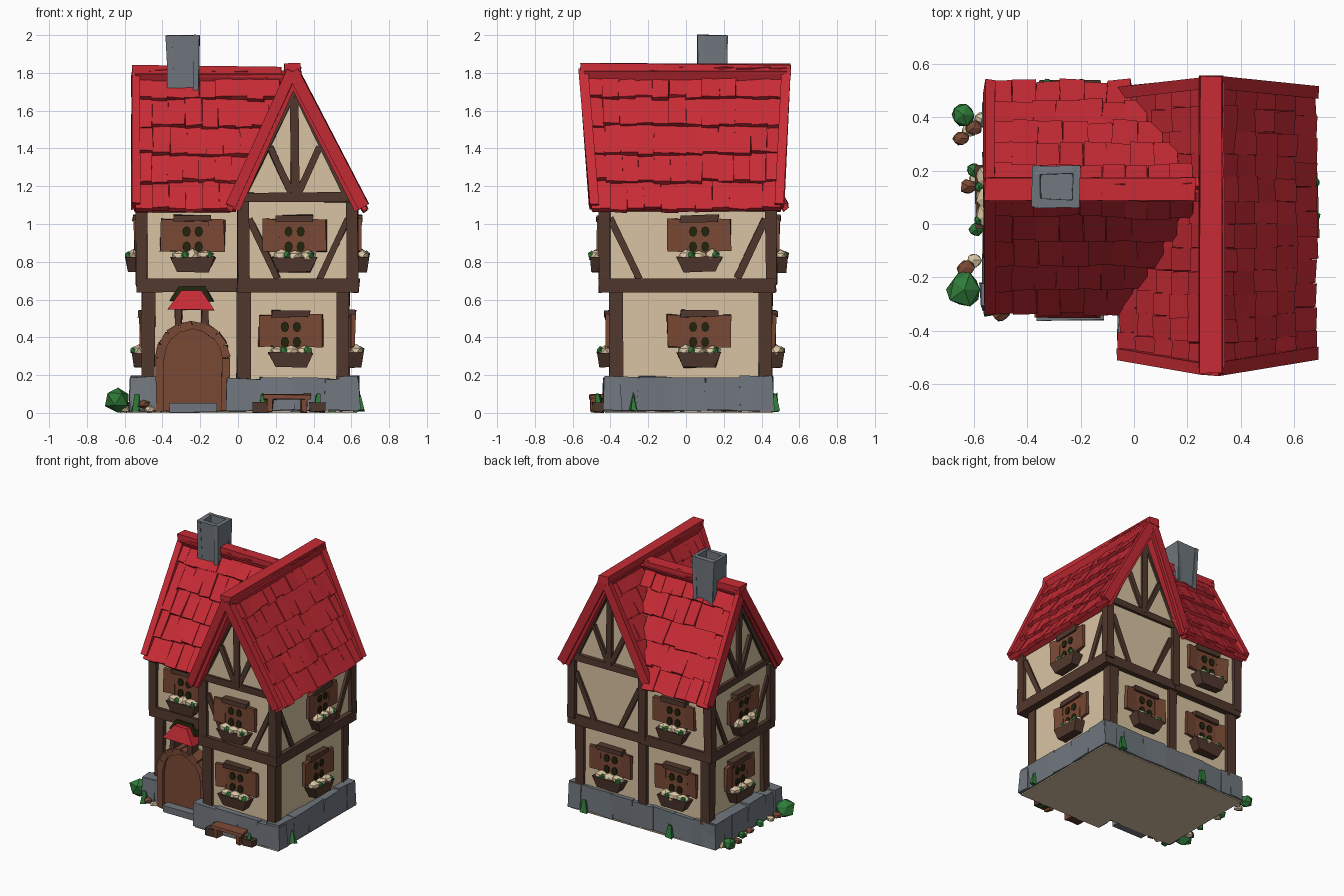
import bpy, bmesh, math, random
from mathutils import Vector, Matrix

if "Cube" in bpy.data.objects:
    bpy.data.objects.remove(bpy.data.objects["Cube"])

random.seed(4)
R = random.uniform
I = Matrix.Identity(4)
X, Y, Z = Vector((1, 0, 0)), Vector((0, 1, 0)), Vector((0, 0, 1))
parts = {}

def lin(c):
    return [((v / 255 + 0.055) / 1.055) ** 2.4 for v in c] + [1]

mats = {}
for n, c in dict(red_tile=(200, 43, 53), cream_plaster=(217, 196, 162), dark_timber=(81, 56, 45),
                 brown_wood=(122, 73, 53), grey_stone=(112, 119, 126), leaf_green=(48, 124, 58),
                 dark_pane=(36, 36, 14)).items():
    mats[n] = bpy.data.materials.new(n)
    mats[n].diffuse_color = lin(c)

def get(part, mat):
    return parts.setdefault((part, mat), bmesh.new())

def frame(o, a, b, c):
    m = Matrix((a, b, c)).transposed().to_4x4()
    m.translation = Vector(o)
    return m

def box(bm, c, s, M=I, top=(1, 1), jit=.005):
    """Hand-hewn box: tapered towards the top and slightly irregular."""
    for v in bmesh.ops.create_cube(bm, size=1)['verts']:
        p = Vector((v.co.x * s[0], v.co.y * s[1], v.co.z * s[2]))
        if v.co.z > 0:
            p.x *= top[0]
            p.y *= top[1]
        v.co = M @ (p + Vector(c) + Vector((R(-jit, jit), R(-jit, jit), R(-jit, jit))))

def beam(bm, p, q, w, d, n, M=I):
    """Box from p to q, d thick along n."""
    p, q, n = Vector(p), Vector(q), Vector(n)
    z = (q - p).normalized()
    x = n.cross(z).normalized()
    box(bm, (0, 0, 0), (w, d, (q - p).length), M @ frame((p + q) / 2, x, z.cross(x), z))

def prism(bm, pts, h, M):
    lo = [bm.verts.new(M @ Vector((a, b, 0))) for a, b in pts]
    hi = [bm.verts.new(M @ Vector((a, b, h))) for a, b in pts]
    bm.faces.new(lo)
    bm.faces.new(hi)
    for i in range(len(pts)):
        j = (i + 1) % len(pts)
        bm.faces.new((lo[i], lo[j], hi[j], hi[i]))

def lump(bm, c, s, M=I, jit=.15):
    for v in bmesh.ops.create_icosphere(bm, subdivisions=1, radius=1)['verts']:
        k = 1 + R(-jit, jit)
        p = M @ Vector((c[0] + v.co.x * s[0] * k, c[1] + v.co.y * s[1] * k, c[2] + v.co.z * s[2] * k))
        p.z = max(p.z, 0)
        v.co = p

def wall(x, y, deg):
    """Local x runs along the wall, local -y points outward."""
    return Matrix.Translation((x, y, 0)) @ Matrix.Rotation(math.radians(deg), 4, 'Z')

# plaster walls: narrower ground floor, overhanging upper floor with gables
bm = get('walls', 'cream_plaster')
box(bm, (.31, .025, .36), (.54, .82, .7), jit=0)
box(bm, (-.2, .105, .36), (.56, .65, .7), jit=0)
prism(bm, [(.03, .68), (.61, .68), (.61, 1.13), (.295, 1.76), (.03, 1.2)], .885, frame((0, -.43, 0), X, Z, Y))
prism(bm, [(-.25, .68), (.455, .68), (.455, 1.15), (.13, 1.73), (-.25, 1.13)], .7, frame((-.51, 0, 0), Y, Z, X))

# plaster-coloured underside filling the whole footprint
prism(get('ground_plate', 'cream_plaster'), [(-.56, -.3), (-.05, -.3), (-.05, -.43), (.63, -.43), (.63, .455), (-.56, .455)],
      .008, I)

# stone base: core blocks with rough stones round the edge
bm = get('stone_base', 'grey_stone')
box(bm, (.3, .015, .095), (.62, .84, .17), jit=0)
box(bm, (-.25, .08, .095), (.58, .72, .17), jit=0)

def stones(a, b):
    a, b = Vector(a), Vector(b)
    n = max(1, round((b - a).length / .18))
    for i in range(n):
        m = a.lerp(b, (i + .5) / n)
        L = (b - a).length / n + .02
        s = (L, .1) if abs(b.x - a.x) > .01 else (.1, L)
        h = R(.168, .185)
        box(bm, (m.x, m.y, .012 + h / 2), (*s, h), top=(.96, .9), jit=.006)
for a, b in [((-.05, -.39), (.635, -.39)), ((.588, -.43), (.588, .46)), ((-.56, .412), (.635, .412)),
             ((-.515, -.31), (-.515, .455)), ((-.565, -.265), (-.43, -.265)), ((-.005, -.42), (-.005, -.24))]:
    stones(a, b)
box(bm, (-.24, -.32, .028), (.25, .08, .05), jit=.003)

# timber frame: floor band, posts, gable timbers and braces
bm = get('timber_frame', 'dark_timber')
box(bm, (.32, .005, .675), (.645, .935, .07))
box(bm, (-.25, .1, .675), (.575, .75, .07))
for x, y in [(.557, -.367), (.557, .42), (.03, -.37), (-.475, -.215), (-.475, .42), (.04, .42)]:
    box(bm, (x, y, .41), (.07, .07, .5))
for x, y in [(.605, -.43), (.605, .45), (.028, -.43), (-.51, -.245), (-.51, .45), (.028, .45)]:
    box(bm, (x, y, .9), (.06, .06, .44))

def strip(M, lines):
    for a, b, c, d, w in lines:
        beam(bm, (a, 0, b), (c, 0, d), w, .03, -Y, M)

def timbers(M, h, apex):
    """Gable triangle; h is the half width."""
    lines = [(-h, 1.14, h, 1.14, .05), (0, 1.14, 0, apex, .045), (-h, 1.13, 0, apex, .045), (h, 1.13, 0, apex, .045)]
    strip(M, lines + [(s * .02, 1.17, s * .13, 1.41, .035) for s in (-1, 1)])

def braces(M, h):
    strip(M, [(s * (h - .03), 1.03, s * (h - .18), .71, .035) for s in (-1, 1)])
for M, h, apex in [(wall(.3, -.435, 0), .29, 1.73), (wall(.3, .46, 180), .29, 1.73), (wall(-.515, .12, -90), .33, 1.7)]:
    timbers(M, h, apex)
for M, h in [(wall(.32, -.43, 0), .29), (wall(.32, .455, 180), .29), (wall(.61, .01, 90), .44), (wall(-.51, .1, -90), .35)]:
    braces(M, h)

# tiled roofs: closed slab under five rows of lifted tiles
def roof(part, eave, ridge, U, u0, du0, u1, du1):
    bm = get(part, 'red_tile')
    eave, ridge = Vector(eave), Vector(ridge)
    L = (ridge - eave).length
    V = (ridge - eave) / L
    N = U.cross(V)
    N = N if N.z > 0 else -N
    M = frame(eave, U, V, N)
    prism(bm, [(u0, 0), (u1, 0), (u1 + du1, L), (u0 + du0, L)], .04, M @ Matrix.Translation((0, 0, -.055)))
    for r in range(5):
        t = (r + .5) / 5
        a, b = u0 + du0 * t, u1 + du1 * t
        n = round((b - a) / .088)
        w = (b - a) / n
        for i in range(n):
            T = M @ Matrix.Translation((a + (i + .5) * w, t * L + R(-.01, .01), R(-.006, .003)))
            box(bm, (0, 0, -.012), (w * 1.02, L / 5 + .025, .026), T @ Matrix.Rotation(-.13 + R(-.03, .03), 4, 'X'), jit=.005)
roof('main_roof', (.668, 0, 1.09), (.29, 0, 1.83), Y, -.49, -.05, .495, .04)
roof('main_roof', (-.043, 0, 1.09), (.29, 0, 1.83), Y, -.49, -.05, .495, .04)
roof('side_roof', (0, -.322, 1.09), (0, .13, 1.82), X, -.545, 0, -.04, .29)
roof('side_roof', (0, .525, 1.09), (0, .13, 1.82), X, -.545, 0, -.04, .29)

# ridge caps and barge boards
bm = get('roof_trim', 'red_tile')
beam(bm, (.29, -.56, 1.822), (.29, .555, 1.818), .085, .055, Z)
beam(bm, (-.56, .13, 1.815), (.23, .13, 1.805), .085, .055, Z)
for ex in (.665, -.038):
    for ye, yr in ((-.487, -.545), (.495, .53)):
        beam(bm, (ex, ye, 1.095), (.29, yr, 1.81), .06, .045, Y)
for ey in (-.315, .515):
    beam(bm, (-.542, ey, 1.095), (-.542, .13, 1.8), .06, .04, X)

# chimney with a hollow top, widening upwards
bm = get('chimney', 'grey_stone')
box(bm, (-.29, .14, 1.78), (.14, .12, .3), jit=.003)
for s in (-1, 1):
    beam(bm, (-.29 + s * .062, .14, 1.68), (-.29 + s * .075, .14, 1.998), .155, .03, X)
    beam(bm, (-.29, .14 + s * .055, 1.68), (-.29, .14 + s * .063, 1.998), .165, .03, Y)

# windows with shutters, panes and flower boxes
def window(M, z):
    wood, dark = get('shutters', 'brown_wood'), get('window_trim', 'dark_timber')
    box(wood, (0, -.01, z), (.18, .04, .19), M)
    box(dark, (0, -.022, z + .1), (.2, .05, .035), M)
    for s in (-1, 1):
        S = M @ Matrix.Translation((s * .085, -.02, z + .01)) @ Matrix.Rotation(-s * .12, 4, 'Z')
        box(wood, (s * .042, 0, 0), (.085, .022, .17), S)
        for dz in (-.05, .03):
            pts = [(.022 * math.cos(k * math.pi / 4), .028 * math.sin(k * math.pi / 4)) for k in range(8)]
            P = M @ frame((s * .032, -.03, z + dz), X, Z, -Y)
            prism(get('window_panes', 'dark_pane'), pts, .009, P)
    box(dark, (0, -.042, z - .145), (.17, .06, .08), M, top=(1.4, 1.35))
    for u in (-.07, 0, .07):
        lump(get('flowers', 'cream_plaster'), (u, -.044, z - .1), (.05, .042, R(.03, .04)), M)
    for u in (-.04, .085):
        lump(get('flower_leaves', 'leaf_green'), (u, -.07, z - .095), (.022, .02, .022), M)
up, low = .93, .425
for x, y, deg, z in [(-.24, -.25, 0, up), (.3, -.43, 0, up), (.28, -.385, 0, low),
                     (.61, .07, 90, up), (.58, .07, 90, low), (-.51, .1, -90, up), (-.48, .1, -90, low),
                     (-.24, .455, 180, up), (-.24, .43, 180, low), (.29, .435, 180, low)]:
    window(wall(x, y, deg), z)

# arched door with a frame of short beams
D = frame((-.24, -.2, 0), X, Z, -Y)
arc = [(math.cos(k * math.pi / 8), math.sin(k * math.pi / 8)) for k in range(9)]
prism(get('door', 'brown_wood'), [(-.17, .01), (.17, .01)] + [(.17 * c, .28 + .17 * s) for c, s in arc], .1, D)
pts = [(.175, .01)] + [(.175 * c, .29 + .175 * s) for c, s in arc] + [(-.175, .01)]
for a, b in zip(pts, pts[1:]):
    beam(get('door_frame', 'brown_wood'), (*a, .07), (*b, .07), .045, .11, Z, D)

# little porch roof above the door
for x in (-.315, -.175):
    box(get('porch_brackets', 'dark_timber'), (x, -.28, .51), (.035, .08, .1))
box(get('porch_roof', 'red_tile'), (-.245, -.28, .595), (.25, .15, .1), top=(.4, .6))
box(get('porch_back', 'dark_pane'), (-.245, -.255, .635), (.23, .07, .08), top=(.6, .8))

# bench, shrubs and loose stones
bm = get('bench', 'brown_wood')
box(bm, (.26, -.475, .085), (.25, .07, .025))
for x in (.12, .42):
    box(get('bench_pots', 'dark_timber'), (x, -.465, .03), (.08, .06, .05))
for x in (.17, .35):
    box(bm, (x, -.475, .042), (.03, .06, .075))
green = get('shrubs', 'leaf_green')
for x, y, z, r in [(-.635, -.245, .07, .068), (-.64, .41, .055, .048), (-.6, .2, .03, .03), (-.59, -.02, .03, .03)]:
    lump(green, (x, y, z), (r, r, r))
for x, y in [(.13, -.465), (.42, -.465), (-.54, -.33), (-.2, .475), (.5, .475), (.64, -.28)]:
    box(green, (x, y, .055), (.05, .04, .09), top=(.3, .3), jit=.01)
for x, y in [(-.65, .32), (-.62, .14), (-.63, -.165), (-.6, .36), (-.5, -.34)]:
    lump(get('mushroom_caps', 'brown_wood'), (x, y, .045), (.035, .03, .022))
    lump(get('pebbles', 'cream_plaster'), (x + .03, y + .03, .02), (.03, .03, .025))

# turn every collected mesh into an object
for (name, mat), bm in parts.items():
    bmesh.ops.recalc_face_normals(bm, faces=bm.faces)
    me = bpy.data.meshes.new(name)
    bm.to_mesh(me)
    bm.free()
    me.materials.append(mats[mat])
    bpy.context.collection.objects.link(bpy.data.objects.new(name, me))

for m in bpy.data.materials:
    if m.users and not m.is_grease_pencil:
        m.use_nodes = True
        m.node_tree.nodes["Principled BSDF"].inputs["Base Color"].default_value = m.diffuse_color
